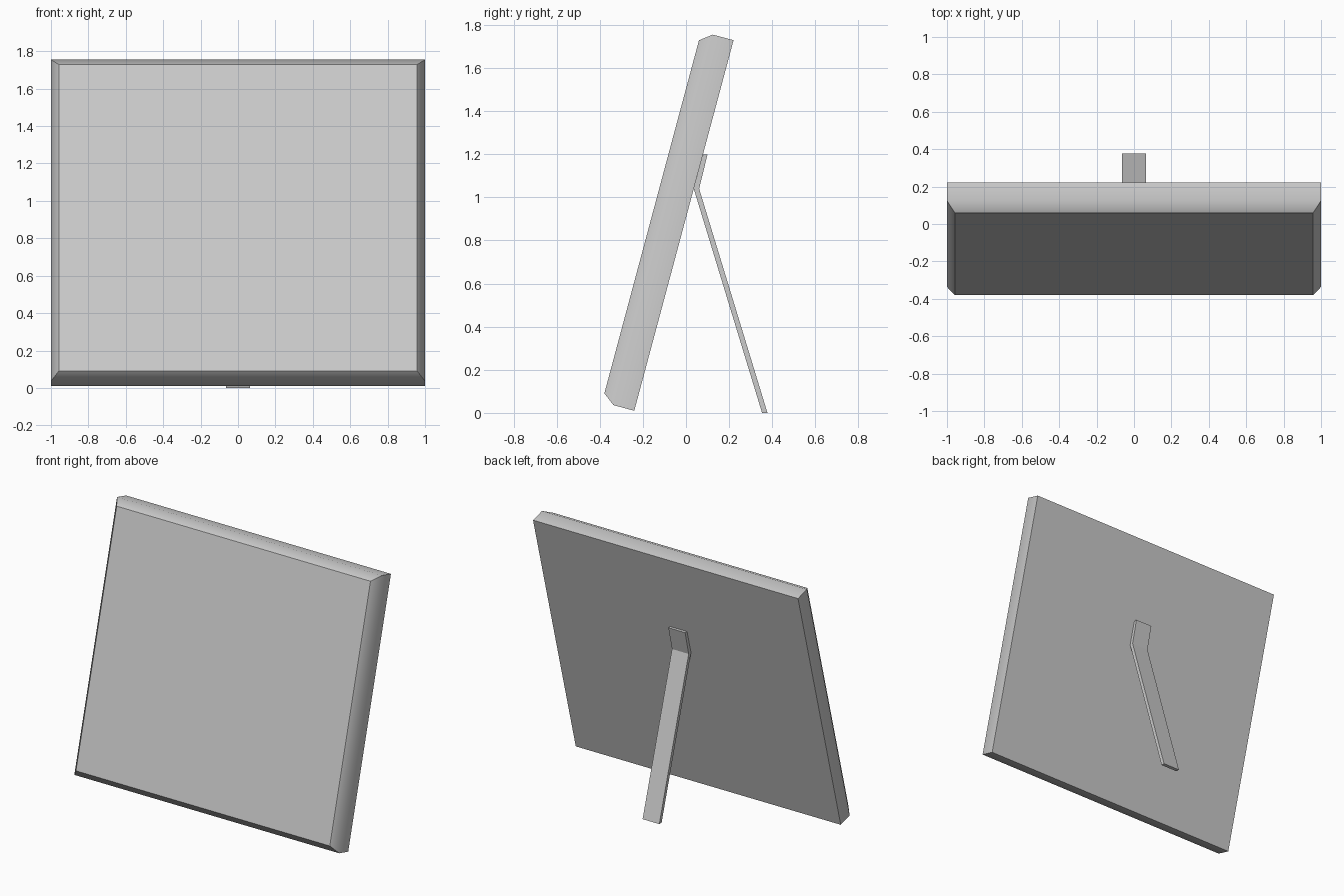
import bpy, bmesh, math
from mathutils import Matrix

cube = bpy.data.objects.get("Cube")
if cube:
    bpy.data.objects.remove(cube, do_unlink=True)

grey = bpy.data.materials.new("light_grey")
grey.use_nodes = True
COLOUR = (0.6, 0.6, 0.6, 1)
grey.diffuse_color = COLOUR
grey.node_tree.nodes["Principled BSDF"].inputs["Base Color"].default_value = COLOUR


def make_object(name, bm):
    bmesh.ops.recalc_face_normals(bm, faces=bm.faces)
    mesh = bpy.data.meshes.new(name)
    bm.to_mesh(mesh)
    bm.free()
    obj = bpy.data.objects.new(name, mesh)
    bpy.context.collection.objects.link(obj)
    mesh.materials.append(grey)
    return obj


# Panel: stacked rectangles from the flat back to the chamfered front
HEIGHT = 1.78
bm = bmesh.new()
rings = []
for depth, inset in ((0, 0), (0.1, 0), (0.155, 0.042)):
    x, low, high = 1 - inset, inset, HEIGHT - inset
    rings.append([bm.verts.new((px, -depth, pz))
                  for px, pz in ((-x, low), (x, low), (x, high), (-x, high))])
for a, b in zip(rings, rings[1:]):
    for i in range(4):
        j = (i + 1) % 4
        bm.faces.new((a[i], a[j], b[j], b[i]))
bm.faces.new(rings[0])
bm.faces.new(rings[-1])

# Lean the panel back about its lower rear edge
lean = Matrix.Translation((0, -0.24, 0.01)) @ Matrix.Rotation(math.radians(-15), 4, "X")
bm.transform(lean)
panel = make_object("panel", bm)
bpy.ops.object.select_all(action="DESELECT")
panel.select_set(True)
bpy.context.view_layer.objects.active = panel
bpy.ops.object.shade_smooth_by_angle(angle=math.radians(42))

# Bent rear leg: a (y, z) outline extruded across x
HALF_WIDTH = 0.063
outline = ((0.079, 1.2), (0.036, 1.04), (0.353, 0), (0.378, 0), (0.061, 1.04), (0.1, 1.2))
bm = bmesh.new()
side = bm.faces.new([bm.verts.new((-HALF_WIDTH, y, z)) for y, z in outline])
sweep = bmesh.ops.extrude_face_region(bm, geom=[side])
moved = [v for v in sweep["geom"] if isinstance(v, bmesh.types.BMVert)]
bmesh.ops.translate(bm, verts=moved, vec=(2 * HALF_WIDTH, 0, 0))
make_object("rear_leg", bm)
